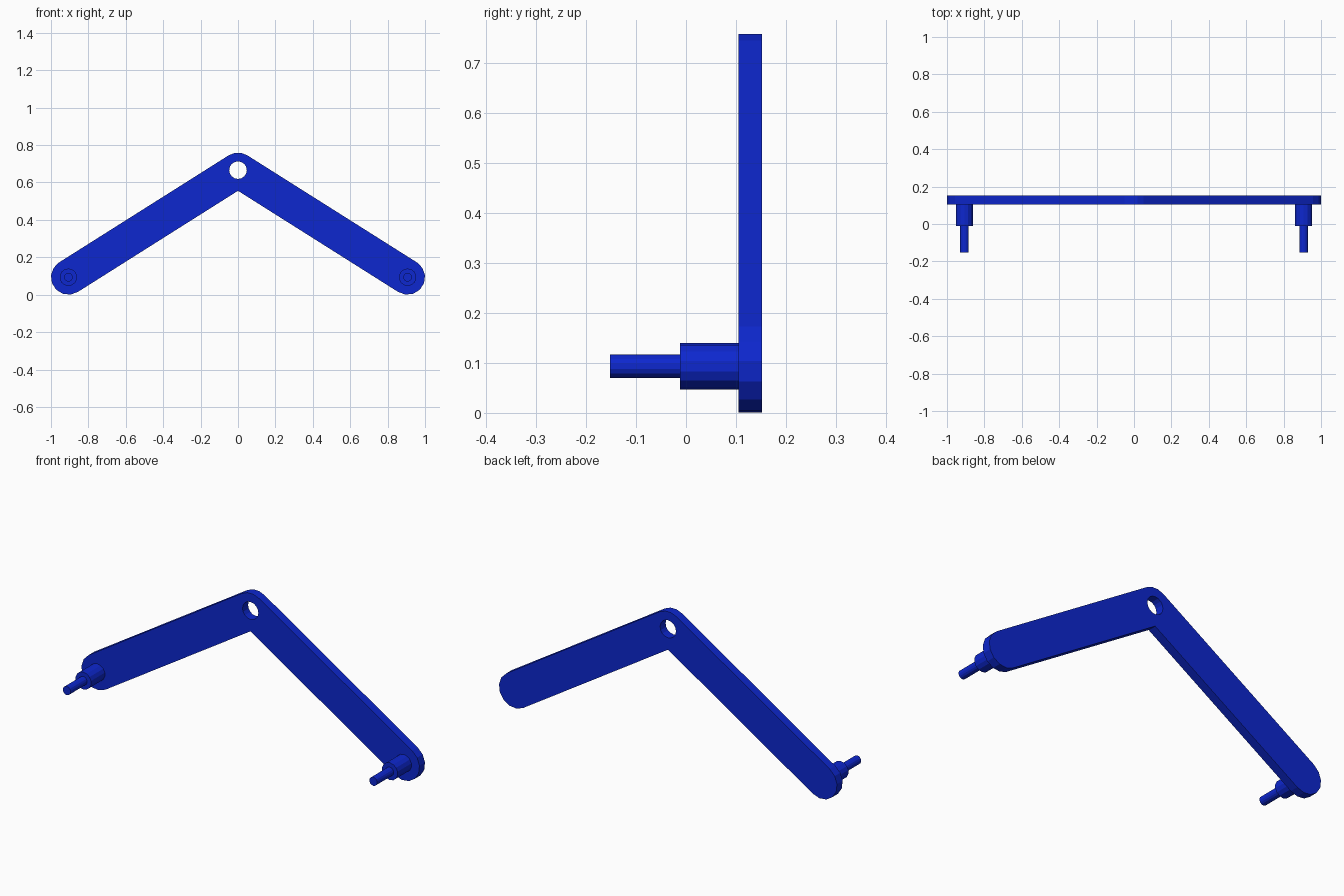
import bpy, bmesh
from math import sin, cos, atan2, pi
from mathutils import Matrix

if "Cube" in bpy.data.objects:
    bpy.data.objects.remove(bpy.data.objects["Cube"])

R = 0.0935                      # rounded end radius of the arms
EX, EZ, AZ = 0.9068, 0.0935, 0.666  # end centre and apex height
Y0, Y1 = 0.105, 0.152           # plate front and back

blue = bpy.data.materials.new("blue")
blue.diffuse_color = (0.004, 0.02, 0.62, 1)
blue.use_nodes = True
blue.node_tree.nodes["Principled BSDF"].inputs["Base Color"].default_value = blue.diffuse_color


def finish(name, bm):
    bmesh.ops.recalc_face_normals(bm, faces=bm.faces)
    me = bpy.data.meshes.new(name)
    bm.to_mesh(me)
    bm.free()
    me.materials.append(blue)
    ob = bpy.data.objects.new(name, me)
    bpy.context.collection.objects.link(ob)
    return ob


def rod(name, x, z, r, ya, yb, sides):
    bm = bmesh.new()
    m = Matrix.Translation((x, (ya + yb) / 2, z)) @ Matrix.Rotation(pi / 2, 4, 'X')
    bmesh.ops.create_cone(bm, cap_ends=True, segments=sides, radius1=r, radius2=r,
                          depth=yb - ya, matrix=m)
    return finish(name, bm)


def arc(cx, cz, a, b, n):
    return [(cx + R * cos(a + (b - a) * i / n), cz + R * sin(a + (b - a) * i / n))
            for i in range(n + 1)]


# Bent arm plate: rounded ends, rounded apex, sharp inner corner
slope = atan2(AZ - EZ, EX)
up = pi / 2 - slope
right_end = arc(EX, EZ, up, up - pi, 7)
left_end = [(-x, z) for x, z in reversed(right_end)]
outline = (arc(0, AZ, pi - up, up, 3) + right_end
           + [(0, AZ - R / cos(slope))] + left_end)
bm = bmesh.new()
face = bm.faces.new([bm.verts.new((x, Y0, z)) for x, z in outline])
ext = bmesh.ops.extrude_face_region(bm, geom=[face], use_keep_orig=True)
bmesh.ops.translate(bm, vec=(0, Y1 - Y0, 0),
                    verts=[g for g in ext["geom"] if isinstance(g, bmesh.types.BMVert)])
plate = finish("arm_plate", bm)

# Pivot hole at the apex
cutter = rod("hole_cutter", 0, AZ, 0.047, 0, 0.3, 16)
cutter.hide_render = True
cutter.hide_set(True)
cut = plate.modifiers.new("pivot_hole", 'BOOLEAN')
cut.operation = 'DIFFERENCE'
cut.solver = 'EXACT'
cut.object = cutter

# Stepped pegs on both ends
for side, s in (("left", -1), ("right", 1)):
    rod(side + "_peg_collar", s * EX, EZ, 0.0465, -0.012, Y0, 14)
    rod(side + "_peg_pin", s * EX, EZ, 0.0233, -0.152, -0.012, 14)
